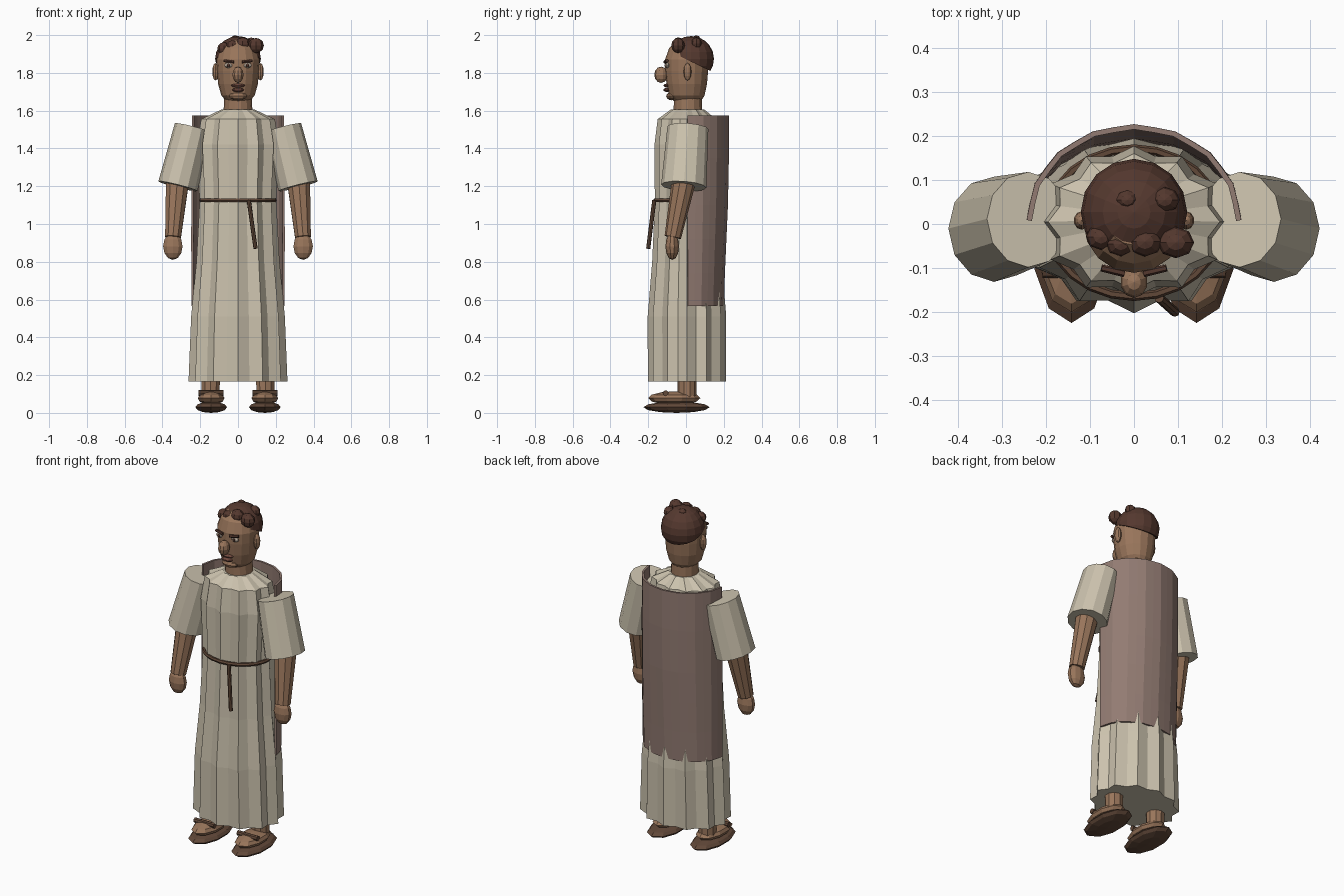
import bpy, bmesh, math
from mathutils import Vector, Matrix, Euler

if "Cube" in bpy.data.objects:
    bpy.data.objects.remove(bpy.data.objects["Cube"])


def mat(name, r, g, b):
    m = bpy.data.materials.new(name)
    m.diffuse_color = (r, g, b, 1)
    m.use_nodes = True
    m.node_tree.nodes["Principled BSDF"].inputs["Base Color"].default_value = m.diffuse_color
    return m


LINEN = mat("linen", 0.60, 0.54, 0.42)
CLOAK = mat("cloak_wool", 0.29, 0.20, 0.17)
SKIN = mat("skin", 0.32, 0.18, 0.105)
HAIR = mat("dark_hair", 0.09, 0.04, 0.028)
LEATHER = mat("leather", 0.12, 0.065, 0.04)
LIP = mat("lip", 0.17, 0.07, 0.05)
EYE = mat("eye_white", 0.5, 0.42, 0.34)


def finish(name, bm, m):
    bmesh.ops.recalc_face_normals(bm, faces=bm.faces)
    me = bpy.data.meshes.new(name)
    bm.to_mesh(me)
    bm.free()
    me.materials.append(m)
    ob = bpy.data.objects.new(name, me)
    bpy.context.collection.objects.link(ob)
    return ob


def loft(name, rings, n, m, valley=1.0):
    """Stack of horizontal ellipses (y centre, z, rx, ry); valley < 1 makes pleats."""
    bm = bmesh.new()
    rows = []
    for cy, z, rx, ry in rings:
        row = []
        for i in range(n):
            a, k = 2 * math.pi * i / n, (valley if i % 2 else 1.0)
            row.append(bm.verts.new((rx * k * math.cos(a), cy + ry * k * math.sin(a), z)))
        rows.append(row)
    for lo, hi in zip(rows, rows[1:]):
        for i in range(n):
            j = (i + 1) % n
            bm.faces.new((lo[i], lo[j], hi[j], hi[i]))
    bm.faces.new(rows[0])
    bm.faces.new(rows[-1])
    return finish(name, bm, m)


def rod(name, p0, p1, r0, r1, m, n=10, deep=1.0):
    """Tapered cylinder from p0 to p1, stretched in depth by deep."""
    p0, p1 = Vector(p0), Vector(p1)
    d = p1 - p0
    bm = bmesh.new()
    bmesh.ops.create_cone(bm, cap_ends=True, segments=n, radius1=r0, radius2=r1, depth=d.length)
    z = d.normalized()
    side = Vector((1, 0, 0)) if abs(z.x) < 0.9 else Vector((0, 0, 1))
    y = z.cross(side).normalized()
    x = y.cross(z)
    rot = Matrix((x, y, z)).transposed().to_4x4()
    bm.transform(Matrix.Translation((p0 + p1) / 2) @ rot @ Matrix.Diagonal((1, deep, 1, 1)))
    return finish(name, bm, m)


def ball(name, c, r, m, u=10, v=6, rot=(0, 0, 0)):
    bm = bmesh.new()
    bmesh.ops.create_uvsphere(bm, u_segments=u, v_segments=v, radius=1)
    bm.transform(Matrix.Translation(c) @ Euler(rot).to_matrix().to_4x4() @ Matrix.Diagonal((*r, 1)))
    return finish(name, bm, m)


# Pleated robe
loft("robe", [(0.005, 0.165, 0.262, 0.207), (0.005, 0.51, 0.248, 0.208),
              (0.005, 0.80, 0.220, 0.184), (0.005, 1.12, 0.203, 0.170),
              (0.005, 1.42, 0.218, 0.172), (0.005, 1.555, 0.195, 0.155),
              (0.008, 1.605, 0.090, 0.090)], 24, LINEN, 0.89)

# Cloak hanging down the back
bm = bmesh.new()
N = 16
rows = []
for z, rx, ry in [(0.565, 0.240, 0.186), (0.74, 0.241, 0.192), (0.92, 0.242, 0.200),
                  (1.10, 0.241, 0.208), (1.35, 0.240, 0.213), (1.575, 0.238, 0.213)]:
    row = []
    for i in range(N + 1):
        a, k = math.pi * i / N, (0.985 if i % 2 else 1.0)
        row.append(bm.verts.new((rx * k * math.cos(a), 0.008 + ry * k * math.sin(a), z)))
    rows.append(row)
for lo, hi in zip(rows, rows[1:]):
    for i in range(N):
        bm.faces.new((lo[i], lo[i + 1], hi[i + 1], hi[i]))
cloak = finish("cloak", bm, CLOAK)
sol = cloak.modifiers.new("thickness", "SOLIDIFY")
sol.thickness, sol.offset = 0.012, 0

# Rope belt with its hanging end
bm = bmesh.new()
M, K = 24, 6
ring = [[bm.verts.new(((0.196 + 0.010 * math.cos(b)) * math.cos(a),
                       0.003 + (0.168 + 0.010 * math.cos(b)) * math.sin(a),
                       1.125 + 0.011 * math.sin(b)))
         for b in (2 * math.pi * j / K for j in range(K))]
        for a in (2 * math.pi * i / M for i in range(M))]
for i in range(M):
    for j in range(K):
        p, q = ring[i], ring[(i + 1) % M]
        bm.faces.new((p[j], q[j], q[(j + 1) % K], p[(j + 1) % K]))
finish("belt", bm, LEATHER)
rod("belt_tail", (0.057, -0.168, 1.125), (0.093, -0.2, 0.87), 0.011, 0.011, LEATHER, 8)

# Neck and head
loft("neck", [(0.01, 1.56, 0.078, 0.078), (0.01, 1.67, 0.073, 0.076)], 14, SKIN)
loft("head", [(0.008, 1.648, 0.060, 0.070), (0.004, 1.68, 0.088, 0.094),
              (0.004, 1.74, 0.105, 0.107), (0.003, 1.81, 0.112, 0.114),
              (0.003, 1.87, 0.115, 0.114), (0.008, 1.93, 0.098, 0.098),
              (0.012, 1.972, 0.060, 0.060)], 16, SKIN)

# Hair cap, cut along a hairline sloping down to the nape
bm = bmesh.new()
bmesh.ops.create_uvsphere(bm, u_segments=16, v_segments=10, radius=0.121)
bm.transform(Matrix.Translation((0, 0.027, 1.874)))
cut = bmesh.ops.bisect_plane(bm, geom=bm.verts[:] + bm.edges[:] + bm.faces[:],
                             plane_co=(0, 0.14, 1.805), plane_no=(0, 0.48, 1), clear_inner=True)
bmesh.ops.edgeloop_fill(bm, edges=[e for e in cut["geom_cut"] if isinstance(e, bmesh.types.BMEdge)])
finish("hair", bm, HAIR)
for i, (x, y, z, r) in enumerate([(0.095, -0.042, 1.945, 0.042), (0.025, -0.04, 1.95, 0.04),
                                  (-0.03, -0.045, 1.94, 0.034), (-0.075, -0.03, 1.93, 0.034),
                                  (0.07, 0.055, 1.955, 0.034), (-0.015, 0.055, 1.972, 0.028)]):
    ball(f"curl_{i + 1}", (x, y, z), (r, r * 0.85, r * 0.95), HAIR, 8, 6)

# Face
ball("nose", (0, -0.132, 1.79), (0.031, 0.036, 0.043), SKIN)
ball("upper_lip", (0, -0.103, 1.733), (0.041, 0.016, 0.010), LIP)
ball("lower_lip", (0, -0.102, 1.710), (0.034, 0.018, 0.011), LIP)
ball("chin", (0, -0.075, 1.677), (0.050, 0.030, 0.022), SKIN)

for s, side in ((-1, "right"), (1, "left")):
    ball(f"{side}_eye", (s * 0.05, -0.099, 1.84), (0.023, 0.012, 0.014), EYE)
    ball(f"{side}_pupil", (s * 0.05, -0.108, 1.84), (0.009, 0.006, 0.009), HAIR, 8, 6)
    rod(f"{side}_eyebrow", (s * 0.022, -0.112, 1.858), (s * 0.074, -0.100, 1.864), 0.009, 0.008, HAIR, 6)
    ball(f"{side}_ear", (s * 0.119, 0.008, 1.806), (0.018, 0.021, 0.046), SKIN)

    # Sleeve, forearm and hand
    rod(f"{side}_sleeve", (s * 0.240, 0.010, 1.51), (s * 0.318, -0.012, 1.20),
        0.097, 0.107, LINEN, 12, 1.12)
    rod(f"{side}_forearm", (s * 0.318, -0.005, 1.26), (s * 0.344, -0.070, 0.93),
        0.066, 0.044, SKIN, 10)
    ball(f"{side}_hand", (s * 0.345, -0.073, 0.882), (0.054, 0.036, 0.072), SKIN)

    # Ankle, foot and sandal
    rod(f"{side}_ankle", (s * 0.145, 0.005, 0.07), (s * 0.145, 0.005, 0.25), 0.050, 0.052, SKIN)
    ball(f"{side}_foot", (s * 0.142, -0.062, 0.078), (0.074, 0.138, 0.036), SKIN)
    ball(f"{side}_sole", (s * 0.142, -0.050, 0.030), (0.088, 0.175, 0.030), LEATHER)
    rod(f"{side}_strap", (s * 0.076, -0.108, 0.105), (s * 0.208, -0.108, 0.105),
        0.015, 0.015, LEATHER, 8)
